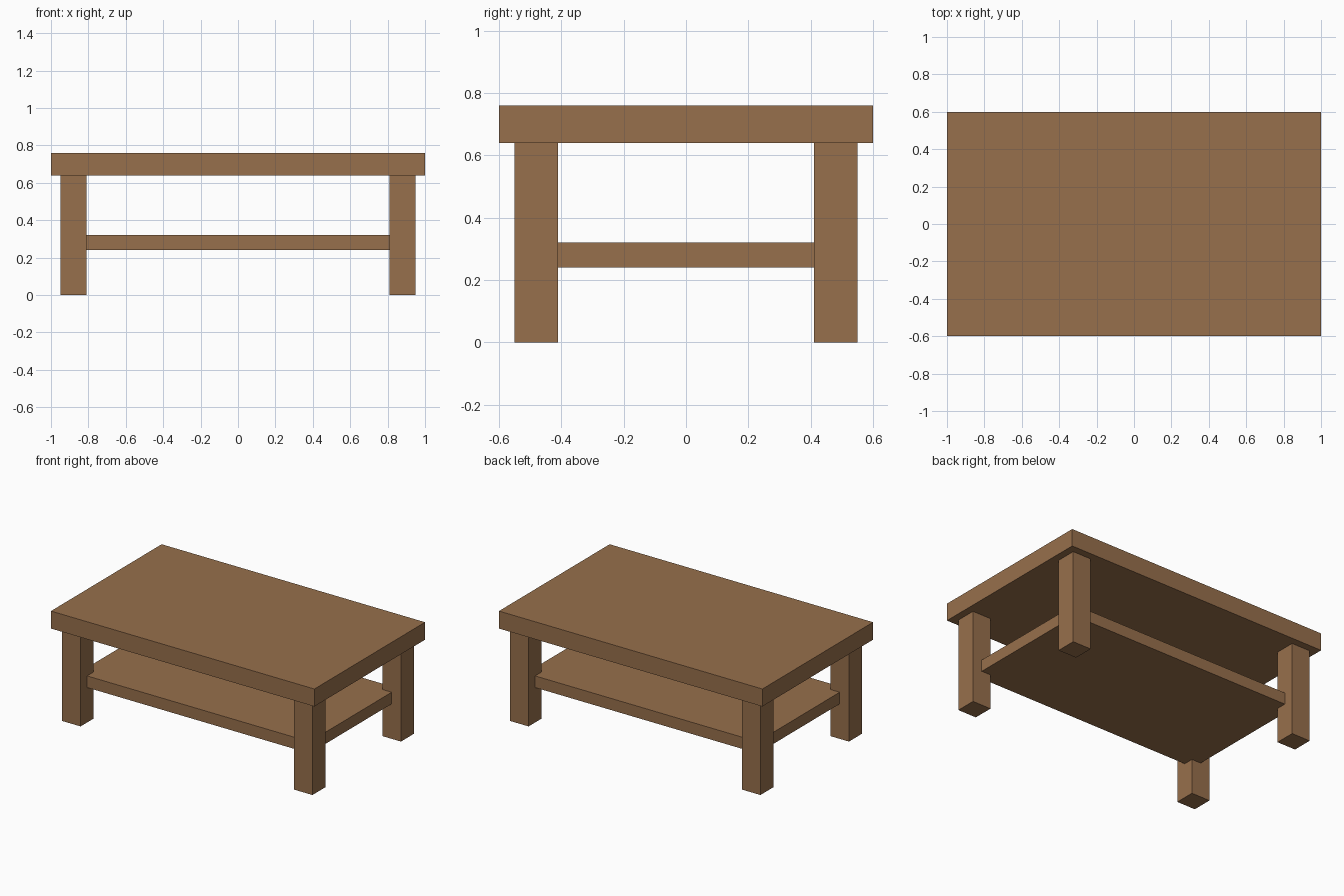
import bpy

if "Cube" in bpy.data.objects:
    bpy.data.objects.remove(bpy.data.objects["Cube"])

# Single wood colour
wood = bpy.data.materials.new("brown wood")
wood.diffuse_color = (0.31, 0.16, 0.072, 1.0)
wood.use_nodes = True
wood.node_tree.nodes["Principled BSDF"].inputs["Base Color"].default_value = wood.diffuse_color


def box(name, x, y, z):
    """Axis-aligned box from (min, max) ranges."""
    bpy.ops.mesh.primitive_cube_add(
        size=1, location=[(a + b) / 2 for a, b in (x, y, z)])
    ob = bpy.context.object
    ob.name = name
    ob.scale = [b - a for a, b in (x, y, z)]
    bpy.ops.object.transform_apply(location=False, rotation=False, scale=True)
    ob.data.materials.append(wood)
    return ob


# Thick top slab
box("table_top", (-1, 1), (-0.6, 0.6), (0.64, 0.76))

# Lower shelf, its corners let into the middle of the legs
box("shelf", (-0.88, 0.88), (-0.48, 0.48), (0.24, 0.32))

# Four square legs
for sx, side in ((-1, "left"), (1, "right")):
    for sy, end in ((-1, "front"), (1, "back")):
        cx, cy = sx * 0.88, sy * 0.48
        box(f"{end}_{side}_leg", (cx - 0.07, cx + 0.07),
            (cy - 0.07, cy + 0.07), (0, 0.64))
